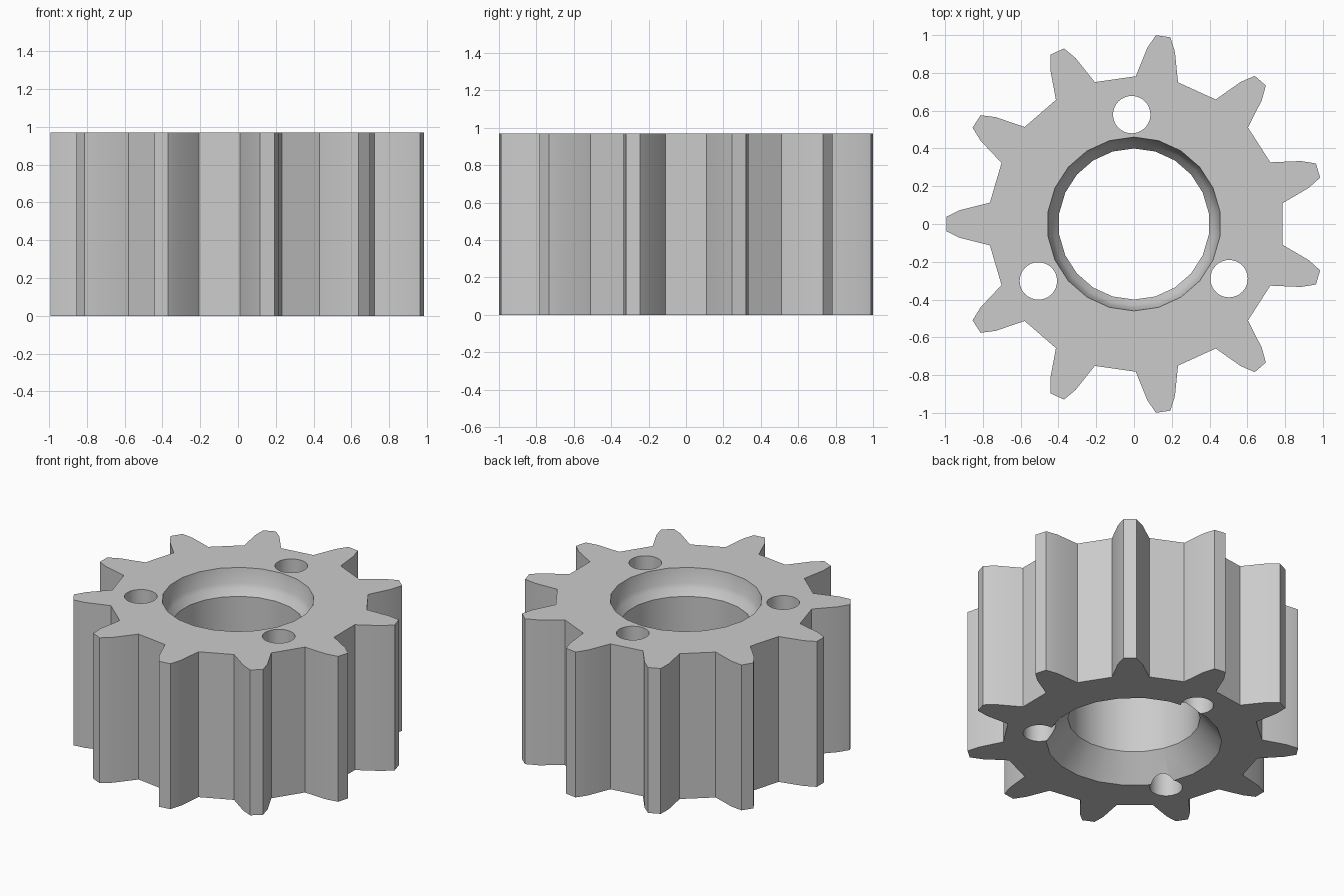
import bpy, bmesh
from math import radians, cos, sin, pi
from mathutils import Vector, Matrix

cube = bpy.data.objects.get("Cube")
if cube:
    bpy.data.objects.remove(cube, do_unlink=True)

TEETH = 11
HEIGHT = 0.97
CENTRE_X = 0.011

steel = bpy.data.materials.new("plain_grey")
steel.use_nodes = True
colour = (0.6, 0.6, 0.6, 1)
steel.diffuse_color = colour
steel.node_tree.nodes["Principled BSDF"].inputs["Base Color"].default_value = colour


def make_object(name, bm):
    bmesh.ops.recalc_face_normals(bm, faces=bm.faces[:])
    mesh = bpy.data.meshes.new(name)
    bm.to_mesh(mesh)
    bm.free()
    mesh.materials.append(steel)
    obj = bpy.data.objects.new(name, mesh)
    bpy.context.collection.objects.link(obj)
    return obj


def lathe(name, profile, sides, x=0, y=0):
    """Closed solid of revolution from (radius, height) points, bottom up."""
    bm = bmesh.new()
    rings = []
    for r, z in profile:
        angles = [pi / 2 + 2 * pi * i / sides for i in range(sides)]
        rings.append([bm.verts.new((x + r * cos(a), y + r * sin(a), z)) for a in angles])
    for low, high in zip(rings, rings[1:]):
        for i in range(sides):
            j = (i + 1) % sides
            bm.faces.new((low[i], low[j], high[j], high[i]))
    bm.faces.new(rings[0])
    bm.faces.new(rings[-1])
    return make_object(name, bm)


# Toothed body: one half tooth, mirrored, repeated round and extruded
half_tooth = [(0.774, 0.113), (0.931, 0.074), (1.004, 0.039)]
tooth = [(x, -y) for x, y in half_tooth] + half_tooth[::-1]
bm = bmesh.new()
outline = []
for i in range(TEETH):
    turn = Matrix.Rotation(pi + 2 * pi * i / TEETH, 3, 'Z')
    for x, y in tooth:
        outline.append(bm.verts.new(turn @ Vector((x, y, 0)) + Vector((CENTRE_X, 0, 0))))
base = bm.faces.new(outline)
top = bmesh.ops.extrude_face_region(bm, geom=[base])
moved = [g for g in top["geom"] if isinstance(g, bmesh.types.BMVert)]
bmesh.ops.translate(bm, verts=moved, vec=(0, 0, HEIGHT))
# Extruding may drop or keep the base face, so make sure the bottom is closed
bmesh.ops.holes_fill(bm, edges=[e for e in bm.edges if e.is_boundary], sides=0)
gear = make_object("gear_body", bm)

# Central bore: countersunk below, recessed seat above
bore_profile = [(0.546, -0.02), (0.53, 0), (0.40, 0.16), (0.40, 0.805),
                (0.43, 0.845), (0.445, 0.875), (0.46, HEIGHT), (0.46, 1.1)]
cutters = [lathe("bore_cutter", bore_profile, 22)]

# Three bolt holes
for i in range(3):
    a = radians(90.7 + 120 * i)
    cutters.append(lathe("bolt_hole_cutter", [(0.099, -0.1), (0.099, 1.1)], 32,
                         0.583 * cos(a) - 0.005, 0.583 * sin(a) - 0.004))

for cutter in cutters:
    cutter.hide_render = True
    cut = gear.modifiers.new("cut", 'BOOLEAN')
    cut.operation = 'DIFFERENCE'
    cut.solver = 'EXACT'
    cut.object = cutter

# Bake the cuts, then remove the cutters
bpy.context.view_layer.update()
evaluated = gear.evaluated_get(bpy.context.evaluated_depsgraph_get())
baked = bpy.data.meshes.new_from_object(evaluated)
gear.modifiers.clear()
gear.data = baked
for cutter in cutters:
    bpy.data.objects.remove(cutter, do_unlink=True)

# Smooth flanks and holes, crisp rims
for obj in bpy.context.selected_objects:
    obj.select_set(False)
gear.select_set(True)
bpy.context.view_layer.objects.active = gear
bpy.ops.object.shade_smooth_by_angle(angle=radians(30))
